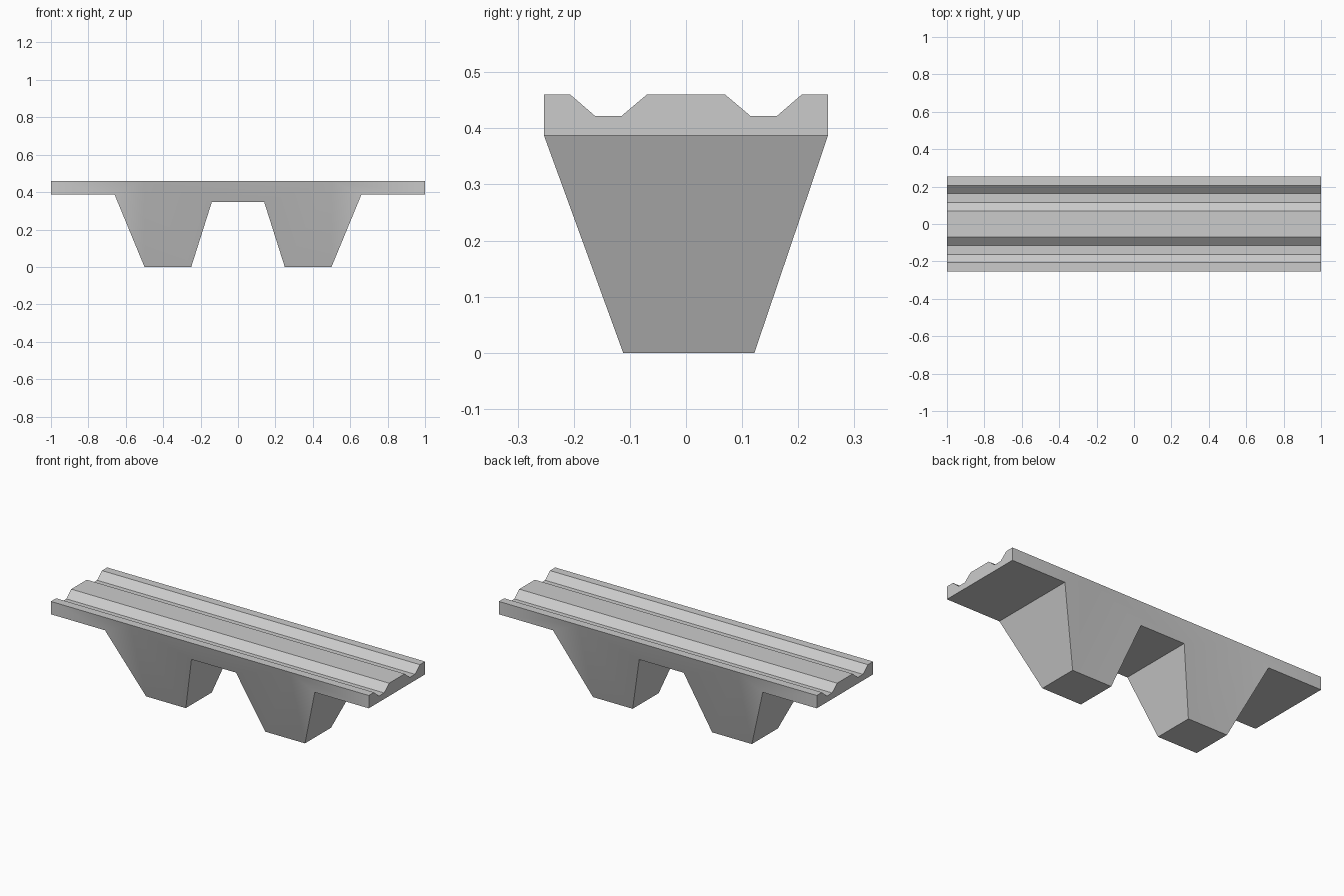
import bpy, bmesh, math

cube = bpy.data.objects.get("Cube")
if cube:
    bpy.data.objects.remove(cube, do_unlink=True)

TOP, DECK, GROOVE = 0.46, 0.387, 0.422
HALF_Y = 0.253
FOOT_Y = {-1: -0.112, 1: 0.122}   # front and back edges of the feet
SHOULDER = 0.5                    # where the sloped flanks begin


def concrete():
    mat = bpy.data.materials.new("concrete grey")
    mat.use_nodes = True
    colour = (0.6, 0.6, 0.6, 1)
    mat.diffuse_color = colour
    mat.node_tree.nodes["Principled BSDF"].inputs["Base Color"].default_value = colour
    return mat


def side_y(side, z):
    """Flank depth: vertical on the deck edge, sloping to the feet below."""
    if z >= DECK:
        return side * HALF_Y
    foot = FOOT_Y[side]
    return foot + (side * HALF_Y - foot) * z / TOP


bm = bmesh.new()

# Grooved running surface, mirrored across the middle
half = [(0.07, TOP), (0.115, GROOVE), (0.162, GROOVE), (0.206, TOP), (HALF_Y, TOP)]
profile = [(-y, z) for y, z in reversed(half)] + half
stations = (-1, -SHOULDER, SHOULDER, 1)
rows = [[bm.verts.new((x, y, z)) for y, z in profile] for x in stations]
for a, b in zip(rows, rows[1:]):
    for i in range(len(profile) - 1):
        bm.faces.new((a[i], b[i], b[i + 1], a[i + 1]))

# Underside outline with two tapering piers, mirrored left to right
right = [(0.14, 0.347), (0.25, 0), (0.5, 0), (0.66, DECK), (1, DECK)]
outline = [(-x, z) for x, z in reversed(right)] + right
edge = {s: [bm.verts.new((x, side_y(s, z), z)) for x, z in outline] for s in (-1, 1)}
front, back = edge[-1], edge[1]
for i in range(len(outline) - 1):
    bm.faces.new((front[i], front[i + 1], back[i + 1], back[i]))

# Front and back flanks: middle web, pier corners and deck edges
for s in (-1, 1):
    low = edge[s]
    top = [row[0 if s < 0 else -1] for row in rows]
    bm.faces.new([top[1]] + low[2:8] + [top[2]])
    bm.faces.new((top[1], low[1], low[2]))
    bm.faces.new((top[2], low[7], low[8]))
    bm.faces.new((top[0], low[0], low[1], top[1]))
    bm.faces.new((top[2], low[8], low[9], top[3]))

# End faces
for row, i in ((rows[0], 0), (rows[-1], -1)):
    bm.faces.new(row + [back[i], front[i]])

bmesh.ops.recalc_face_normals(bm, faces=bm.faces[:])
mesh = bpy.data.meshes.new("track_bridge")
bm.to_mesh(mesh)
bm.free()
mesh.materials.append(concrete())
bridge = bpy.data.objects.new("track_bridge", mesh)
bpy.context.collection.objects.link(bridge)

# Smooth flanks, crisp edges
bpy.ops.object.select_all(action="DESELECT")
bridge.select_set(True)
bpy.context.view_layer.objects.active = bridge
bpy.ops.object.shade_smooth_by_angle(angle=math.radians(30))
